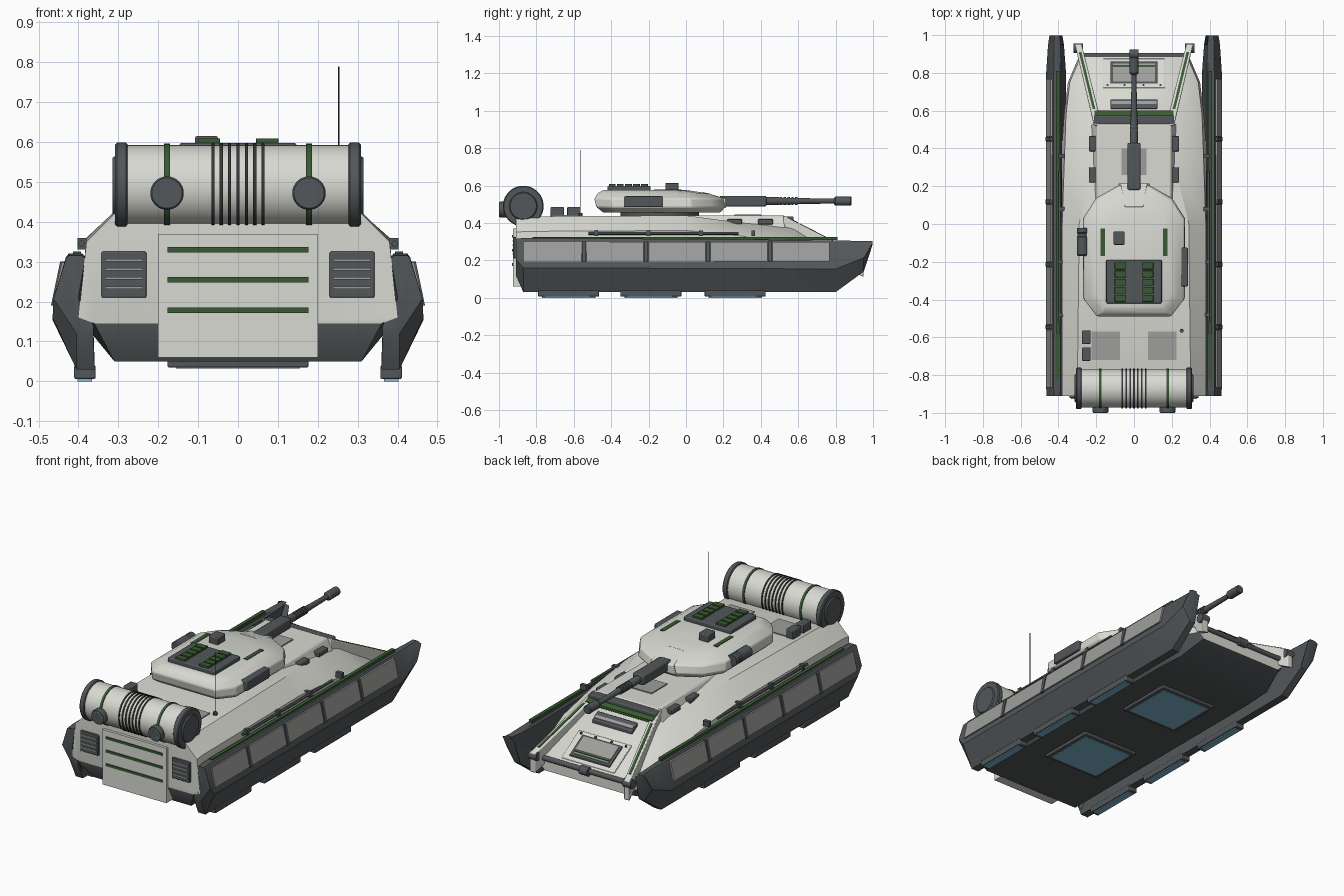
import bpy, bmesh, math
from mathutils import Vector, Matrix

if "Cube" in bpy.data.objects:
    bpy.data.objects.remove(bpy.data.objects["Cube"])


def material(name, r, g, b):
    m = bpy.data.materials.new(name)
    m.use_nodes = True
    m.diffuse_color = (r, g, b, 1)
    m.node_tree.nodes["Principled BSDF"].inputs["Base Color"].default_value = (r, g, b, 1)
    return m


WHITE = material("off white", .70, .70, .65)
PANEL = material("panel grey", .34, .34, .33)
DARK = material("dark grey", .085, .095, .10)
BLACK = material("rubber black", .035, .038, .04)
GREEN = material("stripe green", .04, .10, .032)
GLASS = material("light blue glass", .22, .46, .62)


def finish(name, bm, mats, mirror=False, bevel=0, rule=None):
    bmesh.ops.recalc_face_normals(bm, faces=bm.faces)
    if rule:
        for f in bm.faces:
            f.material_index = rule(f)
    me = bpy.data.meshes.new(name)
    bm.to_mesh(me)
    bm.free()
    ob = bpy.data.objects.new(name, me)
    bpy.context.collection.objects.link(ob)
    for m in mats:
        me.materials.append(m)
    if bevel:
        b = ob.modifiers.new("bevel", 'BEVEL')
        b.width, b.segments, b.limit_method = bevel, 2, 'ANGLE'
    if mirror:
        ob.modifiers.new("mirror", 'MIRROR').use_mirror_merge = False
    bpy.ops.object.select_all(action='DESELECT')
    ob.select_set(True)
    bpy.context.view_layer.objects.active = ob
    bpy.ops.object.shade_smooth_by_angle(angle=math.radians(30))
    return ob


def loft(name, rings, mats, **kw):
    """Skin a list of equal-length rings and cap both ends."""
    bm = bmesh.new()
    vs = [[bm.verts.new(p) for p in r] for r in rings]
    n = len(vs[0])
    for a, b in zip(vs, vs[1:]):
        for i in range(n):
            j = (i + 1) % n
            bm.faces.new((a[i], a[j], b[j], b[i]))
    bm.faces.new(vs[0])
    bm.faces.new(vs[-1])
    return finish(name, bm, mats, **kw)


def prism(name, xz, y0, y1, mat, **kw):
    return loft(name, [[(x, y, z) for x, z in xz] for y in (y0, y1)], [mat], **kw)


def box(name, x0, x1, y0, y1, z0, z1, mat, **kw):
    return prism(name, [(x0, z0), (x1, z0), (x1, z1), (x0, z1)], y0, y1, mat, **kw)


def slab(name, x0, x1, y0, y1, height, thick, mat, **kw):
    """Plate that follows a slope height(y)."""
    return loft(name, [[(x0, y, height(y) - .01), (x1, y, height(y) - .01),
                        (x1, y, height(y) + thick), (x0, y, height(y) + thick)]
                       for y in (y0, y1)], [mat], **kw)


def lathe(name, start, axis, profile, mat, seg=32, **kw):
    """Turn (distance, radius) pairs about an axis."""
    rot = Vector((0, 0, 1)).rotation_difference(Vector(axis)).to_matrix()
    rings = [[Vector(start) + rot @ Vector((r * math.cos(a), r * math.sin(a), d))
              for a in (2 * math.pi * i / seg for i in range(seg))] for d, r in profile]
    return loft(name, rings, [mat], **kw)


def cyl(name, start, axis, length, r, mat, seg=32, **kw):
    return lathe(name, start, axis, [(0, r), (length, r)], mat, seg, **kw)


X, Y, Z = (1, 0, 0), (0, 1, 0), (0, 0, 1)

# Hull: y, then half-section of bottom, belt, shoulder and deck edge
hull = [(-.91, .36, .145, .40, .16, .38, .35, .31, .42),
        (-.86, .31, .05, .40, .16, .38, .355, .30, .435),
        (0, .31, .05, .40, .16, .38, .36, .29, .44),
        (.3, .31, .05, .39, .16, .37, .33, .22, .40),
        (.58, .31, .05, .37, .16, .36, .28, .21, .375),
        (.75, .30, .05, .35, .15, .34, .22, .24, .274),
        (.89, .26, .11, .29, .14, .28, .17, .26, .19)]
rings = []
for y, *v in hull:
    half = list(zip(v[::2], v[1::2]))
    rings.append([(x, y, z) for x, z in half] + [(-x, y, z) for x, z in reversed(half)])
loft("hull", rings, [WHITE, DARK],
     rule=lambda f: int(f.calc_center_median().z < .15))

# Cabin ahead of the turret
prism("cabin", [(-.23, .36), (.23, .36), (.195, .44), (-.195, .44)], 0, .53, WHITE, bevel=.008)
box("cabin_hatch", -.065, .065, .26, .4, .435, .446, PANEL)
for i, y in enumerate((.22, .385)):
    box(f"cabin_window_{i}", .19, .238, y, y + .08, .393, .42, DARK, mirror=True, bevel=.004)


# Bow plate, hatches and side beams
def bow(y): return .375 - (y - .58) * .597
def beam(y): return .44 - (y - .52) * .51


loft("bow_beam", [[(x - w, y, beam(y) - .11), (x + w, y, beam(y) - .11),
                   (x + w, y, beam(y)), (x - w, y, beam(y))]
                  for x, y, w in ((.19, .52, .022), (.295, .95, .018))],
     [WHITE], mirror=True, bevel=.005)
loft("beam_stripe", [[(x - .007, y, beam(y) - .004), (x + .007, y, beam(y) - .004),
                      (x + .007, y, beam(y) + .003), (x - .007, y, beam(y) + .003)]
                     for x, y in ((.212, .61), (.285, .91))], [GREEN], mirror=True)
box("bow_crossbar", -.21, .21, .52, .575, .37, .435, DARK, bevel=.006)
slab("bow_stripe", -.21, .21, .575, .6, beam, .004, GREEN)
slab("upper_bow_plate", -.125, .125, .61, .66, bow, .018, DARK, bevel=.003)
slab("upper_bow_inset", -.12, .12, .635, .65, bow, .022, PANEL)
slab("bow_hatch_frame", -.165, .165, .72, .875, bow, .008, WHITE, bevel=.003)
slab("bow_hatch", -.125, .125, .745, .86, bow, .016, DARK)
slab("bow_hatch_inset", -.11, .11, .755, .85, bow, .02, PANEL)
slab("bow_hatch_stripe", -.11, .11, .83, .842, bow, .023, GREEN)
for i, x in enumerate((.14, .05)):
    cyl(f"hatch_bolt_{i}", (x, .735, bow(.735)), Z, .016, .006, DARK, 8, mirror=True)
cyl("bow_axle", (-.27, .892, .18), X, .54, .014, DARK, 16)
cyl("axle_hub", (-.025, .9, .18), X, .05, .024, DARK, 16)
cyl("axle_end", (.27, .93, .2), X, .05, .026, DARK, 16, mirror=True)

# Side pontoons: bevelled section with raked ends
section = [(.36, .03), (.405, .03), (.465, .16), (.432, .31), (.425, .32),
           (.39, .32), (.382, .31), (.40, .16), (.36, .06)]
rings = []
for y, low, top, squeeze in ((-.91, .12, .315, .95), (-.87, .03, .32, 1), (.3, .03, .312, 1),
                             (.8, .03, .306, 1), (.95, .14, .304, .8), (.998, .285, .303, .65)):
    rings.append([(.415 + (x - .415) * squeeze, y, low + (z - .03) * (top - low) / .29)
                  for x, z in section])
loft("pontoon", rings, [DARK], mirror=True)
for i in range(5):
    y = -.865 + i * .332
    prism(f"pontoon_panel_{i}", [(.45, .195), (.465, .195), (.442, .298), (.43, .298)],
          y, y + .305, PANEL, mirror=True)
for i in range(4):
    y = -.557 + i * .332
    prism(f"panel_rib_{i}", [(.45, .19), (.469, .19), (.446, .3), (.43, .3)],
          y, y + .022, DARK, mirror=True)
box("pontoon_stripe", .394, .414, -.82, .81, .31, .326, GREEN, mirror=True)
for i, y in enumerate((-.79, -.35, .1)):
    box(f"lift_pad_{i}", .357, .411, y, y + .325, .006, .04, DARK, mirror=True, bevel=.004)
    box(f"lift_pad_glass_{i}", .366, .402, y + .02, y + .305, 0, .01, GLASS, mirror=True)

# Underside lights
for i, y in enumerate((-.36, .29)):
    box(f"belly_frame_{i}", -.177, .177, y - .165, y + .165, .035, .055, DARK, bevel=.004)
    box(f"belly_glass_{i}", -.155, .155, y - .143, y + .143, .032, .04, GLASS)

# Hand rails along the hull sides
cyl("side_rail", (.393, -.52, .345), Y, .8, .008, DARK, 12, mirror=True)
for i in range(4):
    y = -.49 + i * .28
    box(f"rail_bracket_{i}", .365, .402, y, y + .02, .33, .36, DARK, mirror=True)

# Rear plate with stripes and vents
box("rear_plate", -.2, .2, -.925, -.85, .06, .37, WHITE)
for i, z in enumerate((.178, .255, .33)):
    box(f"rear_stripe_{i}", -.177, .177, -.93, -.92, z - .007, z + .007, GREEN)
box("rear_vent", .23, .342, -.922, -.9, .21, .325, DARK, mirror=True, bevel=.003)
for i in range(4):
    z = .232 + i * .023
    box(f"vent_slat_{i}", .238, .334, -.927, -.915, z, z + .006, PANEL, mirror=True)

# Rear storage drum
cy, cz = -.87, .49
cyl("drum", (-.285, cy, cz), X, .57, .102, WHITE, 48)
lathe("drum_cap", (.277, cy, cz), X, [(0, .104), (.004, .109), (.026, .109), (.031, .104),
                                      (.031, .075), (.038, .07)], DARK, 48, mirror=True)
cyl("drum_band", (.171, cy, cz), X, .014, .106, GREEN, 48, mirror=True)
for i in range(7):
    cyl(f"drum_rib_{i}", (-.067 + i * .021, cy, cz), X, .008, .106, BLACK, 48)
lathe("rear_lamp", (.178, -.93, .472), (0, -1, 0), [(0, .036), (.03, .042), (.064, .042),
                                                  (.07, .038)], DARK, mirror=True)
cyl("rear_lamp_glass", (.178, -.99, .472), (0, -1, 0), .01, .03, GLASS, mirror=True)
box("drum_cradle", .15, .25, -.9, -.8, .4, .43, DARK, mirror=True)

# Rear deck fittings
box("deck_grille", .075, .225, -.72, -.57, .43, .442, PANEL, mirror=True)
for i, y in enumerate((-.725, -.635)):
    box(f"deck_box_{i}", -.275, -.23, y, y + .072, .43, .485, DARK, bevel=.005)
cyl("antenna_base", (.253, -.565, .43), Z, .022, .011, DARK, 12)
cyl("antenna", (.253, -.565, .44), Z, .35, .002, BLACK, 6)

# Turret shell: half outline pushed to four heights
outline = [(.2, -.49), (.27, -.40), (.272, .03), (.2, .14), (.075, .21)]


def turret_ring(z, sx, back, front):
    half = [(x * sx, (y + .14) * (back if y < -.1 else front) - .14, z) for x, y in outline]
    return half + [(-x, y, z) for x, y, z in reversed(half)]


loft("turret", [turret_ring(.455, .88, .86, .92), turret_ring(.485, 1, .97, 1),
                turret_ring(.53, .98, 1, .97), turret_ring(.558, .86, .95, .75),
                turret_ring(.575, .74, .87, .42)], [WHITE], bevel=.006)
cyl("turret_ring", (0, -.14, .42), Z, .045, .21, DARK, 48)
loft("mantlet", [[(-w, y, .48), (w, y, .48), (w * .8, y, t), (-w * .8, y, t)]
                 for y, w, t in ((.09, .062, .566), (.215, .085, .53))], [WHITE], bevel=.005)

# Turret roof equipment
box("roof_panel", -.147, .147, -.42, -.19, .565, .598, DARK, bevel=.006)
for i in range(5):
    y = -.412 + i * .043
    box(f"roof_cell_{i}", .045, .102, y, y + .036, .59, .609, GREEN, mirror=True, bevel=.002)
box("roof_stripe", .154, .178, -.17, -.025, .565, .578, GREEN, mirror=True)
box("roof_sight", -.108, -.05, -.11, -.04, .565, .615, DARK, bevel=.005)
box("side_pod", .235, .286, -.33, -.125, .485, .543, DARK, bevel=.006)
lathe("smoke_tube", (-.272, -.17, .525), Y, [(0, .025), (.008, .031), (.1, .031), (.105, .026),
                                          (.12, .026), (.125, .031), (.15, .031)], DARK, 24)

# Main gun
box("gun_housing", -.035, .035, .18, .43, .488, .545, DARK, bevel=.008)
lathe("gun_barrel", (0, .42, .517), Y, [(0, .022), (.07, .022), (.08, .018), (.37, .013),
                                        (.375, .021), (.38, .024), (.46, .024), (.465, .02)],
      DARK, 24)
for i in range(5):
    cyl(f"gun_sleeve_{i}", (0, .5 + i * .021, .517), Y, .013, .022, DARK, 24)
